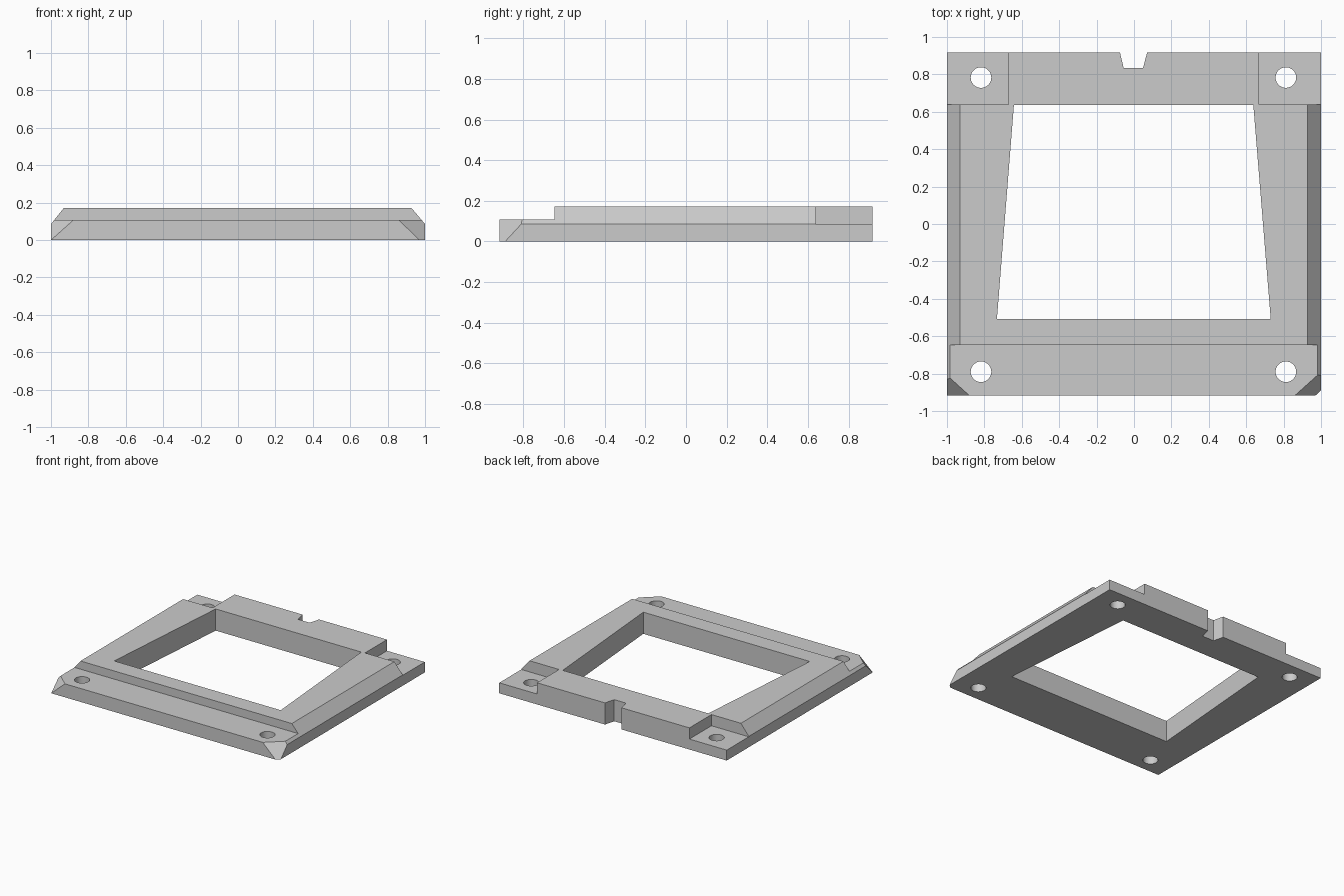
import bpy, bmesh, math
from mathutils import Vector

cube = bpy.data.objects.get("Cube")
if cube:
    bpy.data.objects.remove(cube, do_unlink=True)

grey = bpy.data.materials.new("plain grey")
grey.use_nodes = True
colour = (0.6, 0.6, 0.6, 1)
grey.diffuse_color = colour
grey.node_tree.nodes["Principled BSDF"].inputs["Base Color"].default_value = colour

FRONT, BACK, TOP = -0.917, 0.917, 0.172
LEDGE, POCKET, SHOULDER = 0.107, 0.083, 0.086
LOW, HIGH = -0.1, 0.4


def add_prism(bm, points, offset):
    """Extrude a closed outline along an offset."""
    face = bm.faces.new([bm.verts.new(p) for p in points])
    result = bmesh.ops.extrude_face_region(bm, geom=[face])
    moved = [v for v in result["geom"] if isinstance(v, bmesh.types.BMVert)]
    bmesh.ops.translate(bm, verts=moved, vec=offset)
    bmesh.ops.recalc_face_normals(bm, faces=bm.faces)


def add_block(bm, outline, low=LOW):
    add_prism(bm, [(x, y, low) for x, y in outline], (0, 0, HIGH - low))


def box(x0, x1, y0, y1):
    return [(x0, y0), (x1, y0), (x1, y1), (x0, y1)]


def make_object(name, bm):
    mesh = bpy.data.meshes.new(name)
    bm.to_mesh(mesh)
    bm.free()
    mesh.materials.append(grey)
    obj = bpy.data.objects.new(name, mesh)
    bpy.context.collection.objects.link(obj)
    return obj


def slice_corner(bm, a, b, c):
    """Cut off the corner on the front side of the plane through three points."""
    a, b, c = Vector(a), Vector(b), Vector(c)
    normal = (b - a).cross(c - a).normalized()
    if normal.dot(a) < 0:
        normal.negate()
    cut = bmesh.ops.bisect_plane(bm, geom=bm.verts[:] + bm.edges[:] + bm.faces[:],
                                 plane_co=a, plane_no=normal, clear_outer=True)
    edges = [e for e in cut["geom_cut"] if isinstance(e, bmesh.types.BMEdge)]
    bmesh.ops.contextual_create(bm, geom=edges)
    bmesh.ops.recalc_face_normals(bm, faces=bm.faces)


# Frame body with sloping side shoulders
body = bmesh.new()
profile = [(-1, 0), (1, 0), (1, SHOULDER), (0.927, TOP), (-0.931, TOP), (-1, SHOULDER)]
add_prism(body, [(x, FRONT, z) for x, z in profile], (0, BACK - FRONT, 0))

# Bevelled front corners
slice_corner(body, (0.97, FRONT, 0), (1, -0.89, 0), (0.86, FRONT, LEDGE))
slice_corner(body, (-1, FRONT, 0), (-0.88, FRONT, LEDGE), (-1, -0.83, SHOULDER))
frame = make_object("mounting_frame", body)

# Tapered window
window = bmesh.new()
add_block(window, [(-0.733, -0.508), (0.731, -0.508), (0.638, 0.637), (-0.642, 0.637)])

# Front ledge
ledge = bmesh.new()
add_block(ledge, box(-1.2, 1.2, -1.2, -0.648), LEDGE)

# Back corner pockets
pockets = bmesh.new()
add_block(pockets, box(-1.2, -0.672, 0.64, 1.2), POCKET)
add_block(pockets, box(0.668, 1.2, 0.64, 1.2), POCKET)

# Back notch, widening outward past the rear edge
notch = bmesh.new()
add_block(notch, [(-0.055, 0.833), (0.048, 0.833), (0.092, 1.0), (-0.095, 1.0)])

# Screw holes
holes = bmesh.new()
for x in (-0.818, 0.812):
    for y in (-0.79, 0.783):
        ring = [2 * math.pi * i / 48 for i in range(48)]
        add_block(holes, [(x + 0.055 * math.cos(t), y + 0.055 * math.sin(t)) for t in ring])

# Carve every opening out of the body
bpy.context.view_layer.objects.active = frame
for name, bm in (("window", window), ("ledge", ledge), ("pockets", pockets),
                 ("notch", notch), ("holes", holes)):
    cutter = make_object(name + "_cutter", bm)
    cutter.hide_render = True
    mod = frame.modifiers.new(name, "BOOLEAN")
    mod.operation, mod.solver, mod.object = "DIFFERENCE", "EXACT", cutter
    bpy.ops.object.modifier_apply(modifier=mod.name)
    bpy.data.objects.remove(cutter, do_unlink=True)

bpy.ops.object.select_all(action="DESELECT")
frame.select_set(True)
bpy.ops.object.shade_smooth_by_angle(angle=math.radians(25))
